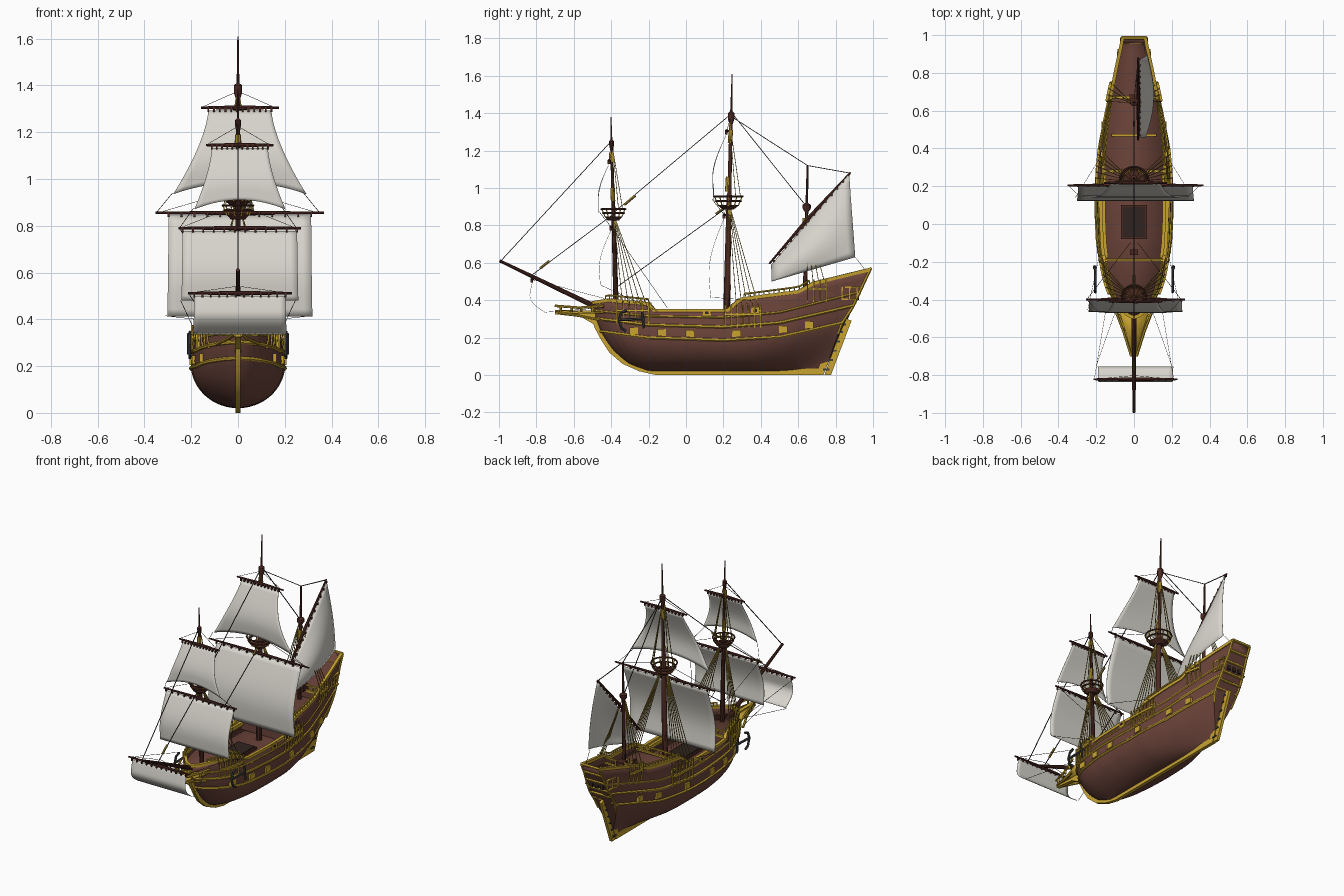
import bpy, bmesh, math
from mathutils import Vector as V

if "Cube" in bpy.data.objects:
    bpy.data.objects.remove(bpy.data.objects["Cube"])

def mat(name, *c):
    m = bpy.data.materials.new(name)
    m.diffuse_color = (*c, 1)
    m.use_nodes = True
    m.node_tree.nodes["Principled BSDF"].inputs["Base Color"].default_value = m.diffuse_color
    return m
BROWN = mat("hull brown", .15, .058, .043)
GOLD = mat("gold trim", .58, .37, .03)
SPAR = mat("dark spar", .075, .022, .016)
SAIL = mat("sail cloth", .68, .66, .6)
IRON = mat("iron", .05, .05, .055)
ROPE = mat("dark rope", .06, .045, .035)
SHROUD = mat("shroud rope", .3, .2, .03)
DARK = mat("dark opening", .03, .018, .015)

# ---- helpers
def lin(t, x):
    if x <= t[0][0]: return t[0][1]
    for (a, b), (c, d) in zip(t, t[1:]):
        if x <= c: return b + (d - b) * (x - a) / (c - a)
    return t[-1][1]

def smooth(t, x):  # slight averaging of the table rounds its corners
    e = .012
    return (lin(t, x - e) + 2 * lin(t, x) + lin(t, x + e)) / 4

def finish(name, bm, m, thick=0):
    bmesh.ops.remove_doubles(bm, verts=bm.verts, dist=1e-5)
    bmesh.ops.recalc_face_normals(bm, faces=bm.faces)
    me = bpy.data.meshes.new(name)
    bm.to_mesh(me); bm.free()
    o = bpy.data.objects.new(name, me)
    bpy.context.collection.objects.link(o)
    me.materials.append(m)
    bpy.ops.object.select_all(action='DESELECT')
    o.select_set(True)
    bpy.context.view_layer.objects.active = o
    bpy.ops.object.shade_smooth_by_angle(angle=math.radians(35))
    if thick:
        s = o.modifiers.new("thickness", 'SOLIDIFY')
        s.thickness = thick
    return o

def tube(bm, pts, r, n=6):
    pts = [V(p) for p in pts]
    rs = r if isinstance(r, list) else [r] * len(pts)
    d = pts[-1] - pts[0]
    up = V((0, 1, 0)) if abs(d.z) > .7 * d.length else V((0, 0, 1))
    rings = []
    for i, p in enumerate(pts):
        t = (pts[min(i + 1, len(pts) - 1)] - pts[max(i - 1, 0)]).normalized()
        a = t.cross(up).normalized(); b = a.cross(t)
        rings.append([bm.verts.new(p + rs[i] * (a * math.cos(k * math.tau / n + math.pi / 4) + b * math.sin(k * math.tau / n + math.pi / 4))) for k in range(n)])
    for A, B in zip(rings, rings[1:]):
        for k in range(n):
            bm.faces.new((A[k], A[(k + 1) % n], B[(k + 1) % n], B[k]))
    bm.faces.new(rings[0]); bm.faces.new(rings[-1])

def tubes(name, m, paths, r, n=6):
    bm = bmesh.new()
    for p in paths: tube(bm, p, r, n)
    return finish(name, bm, m)

def boxes(name, m, items):
    bm = bmesh.new()
    for c, s in items:
        for v in bmesh.ops.create_cube(bm, size=1)['verts']:
            v.co = V(c) + V((v.co.x * s[0], v.co.y * s[1], v.co.z * s[2]))
    return finish(name, bm, m)

def plate(name, m, outline, half):  # side outline (y, z) given a thickness in x
    bm = bmesh.new()
    f = bm.faces.new([bm.verts.new((-half, y, z)) for y, z in outline])
    ex = bmesh.ops.extrude_face_region(bm, geom=[f])['geom']
    for v in ex:
        if isinstance(v, bmesh.types.BMVert): v.co.x = half
    return finish(name, bm, m)

def grid(bm, rows):
    g = [[bm.verts.new(p) for p in r] for r in rows]
    for A, B in zip(g, g[1:]):
        for i in range(len(A) - 1):
            bm.faces.new((A[i], A[i + 1], B[i + 1], B[i]))
    return g

def both(paths):
    return [[(s * x, y, z) for x, y, z in p] for p in paths for s in (1, -1)]

# ---- hull shape
BOW = [(.02, -.2), (.06, -.31), (.13, -.39), (.2, -.44), (.26, -.47), (.32, -.49), (.42, -.5)]
STERN = [(0, .735), (.28, .835), (.36, .89), (.58, .992)]
BEAM = [(0, 0), (.01, .042), (.03, .075), (.06, .112), (.11, .147), (.18, .175), (.28, .195), (.42, .203), (.58, .197), (.7, .18), (.8, .155), (.9, .118), (1, .075)]
SHEER = [(-.5, .385), (-.41, .4), (-.2, .38), (-.17, .345), (.22, .345), (.29, .405), (.6, .445), (.68, .49), (1, .568)]
ZK = .02
def at(u, z): return smooth(BOW, z) * (1 - u) + lin(STERN, z) * u
def hw(y, z):
    b = smooth(BOW, z)
    u = min(max((y - b) / (lin(STERN, z) - b), 0), 1)
    k = max(0, (u - .55) / .45) ** 2
    zw = .21 + .11 * k
    t = min(max((z - ZK) / (zw - ZK), 0), 1)
    w = lin(BEAM, u) if u < .03 else (lin(BEAM, u - .015) + lin(BEAM, u + .015)) / 2
    w *= math.sqrt(max(0, 1 - (1 - t) ** 2)) ** (1 + 2.5 * k)
    return w * (1 - .16 * min(max(0, (z - zw) / .18), 1) ** 1.3)
def on_hull(u, zf, off=0):
    y = at(u, .35)
    for _ in range(5):
        z = zf(y); y = at(u, z)
    return (hw(y, z) + off, y, z)
def line(zf, u0=0, u1=1, off=0, n=60):
    return [on_hull(u0 + (u1 - u0) * (i / n) ** 1.4, zf, off) for i in range(n + 1)]
sheer = lambda y: lin(SHEER, y)

bm = bmesh.new()
rows = []
for i in range(111):
    u = (i / 110) ** 1.25
    top = on_hull(u, sheer)[2]
    half = []
    for j in range(17):
        z = ZK + (top - ZK) * (1 - math.cos(j / 16 * math.pi / 2)) if j < 16 else top
        y = at(u, z)
        half.append((hw(y, z), y, z))
    rows.append([(-x, y, z) for x, y, z in half[:0:-1]] + half)
g = grid(bm, rows)
bm.faces.new(g[-1])
finish("hull", bm, BROWN, .008)

# ---- decks, bulkheads, hatch
for name, y0, y1, z0, z1 in [("forecastle_deck", -.485, -.19, .345, .345), ("main_deck", -.2, .29, .285, .285),
                             ("quarter_deck", .28, .68, .365, .395), ("poop_deck", .67, .965, .435, .515)]:
    bm = bmesh.new(); rows = []
    for i in range(25):
        y = y0 + (y1 - y0) * i / 24; z = z0 + (z1 - z0) * i / 24
        w = max(hw(y, z) - .006, .001)
        rows.append([(-w, y, z), (w, y, z)])
    grid(bm, rows)
    finish(name, bm, BROWN, .006)
steps = [(-.19, .285, .345), (.28, .285, .365), (.67, .395, .435)]
boxes("bulkheads", BROWN, [((0, y, (a + b) / 2), (2 * hw(y, a) - .03, .012, b - a)) for y, a, b in steps])
boxes("deck_beams", GOLD, [((0, y, b + .004), (2 * hw(y, b) - .02, .014, .012)) for y, a, b in steps]
      + [((0, y, b + .04), (2 * hw(y, b) - .02, .01, .008)) for y, a, b in steps]
      + [((x * hw(y, b), y, b + .02), (.007, .007, .04)) for y, a, b in steps for x in (-.6, -.3, 0, .3, .6)]
      + [((0, .47, .383), (.24, .012, .012))])
boxes("hatch_coaming", SPAR, [((0, .01, .292), (.135, .18, .014))])
boxes("hatch_cover", DARK, [((0, .01, .297), (.115, .16, .016))])
boxes("deck_fittings", SPAR, [((0, .66, .46), (.05, .05, .04)), ((0, .53, .41), (.01, .03, .06)), ((0, -.15, .31), (.04, .03, .04))])

# ---- gold wales, rails and stern trim
waleA = lambda y: smooth([(-.5, .305), (-.2, .268), (.2, .257), (.5, .28), (.95, .385)], y)
waleB = lambda y: smooth([(-.5, .24), (-.2, .2), (.2, .187), (.5, .204), (.9, .295)], y)
waleC = lambda y: smooth([(-.5, .345), (-.2, .315), (.2, .308), (.5, .335), (.97, .455)], y)
tubes("wales", GOLD, both([line(waleA), line(waleB)]), .0085)
tubes("upper_wale", GOLD, both([line(waleC)]), .006)
tubes("top_rail", GOLD, both([line(sheer, off=-.004, n=110)]), .013, 4)
tubes("waist_inner_rail", GOLD, both([[(hw(y, .33) - .02, y, .33) for y in (-.18, -.1, 0, .1, .2, .27)]]), .016, 4)
rails, posts = [], []
for y0, y1, n in [(-.43, -.2, 12), (.31, .66, 14), (.69, .97, 12)]:
    P = []
    for i in range(n):
        y = y0 + (y1 - y0) * i / (n - 1); z = sheer(y); w = hw(y, z) - .004
        P.append((w, y, z + .026)); posts.append([(w, y, z), (w, y, z + .026)])
    if y1 < .9: rails.append(P)
    else: posts = posts[:-n]
tubes("fence_rails", GOLD, both(rails), .005)
tubes("fence_posts", GOLD, both(posts), .004, 4)
edge = [(hw(at(1, z), z), at(1, z), z) for z in [.22 + .345 * i / 14 for i in range(15)]]
tubes("transom_edges", GOLD, both([edge]), .008)
tubes("transom_bands", GOLD, [[(-w, at(1, z), z), (w, at(1, z), z)] for z in (.3, .345, .39, .45, .51, .568) for w in [hw(at(1, z), z)]], .009)
boxes("stern_windows", DARK, [((x, at(1, .42) + .001, .42), (.022, .01, .035)) for x in (-.038, 0, .038)])
boxes("quarter_gallery", GOLD, [((s * hw(y, z), y, z), (.018, .085, .008)) for s in (-1, 1) for y, z in ((.87, .405), (.885, .47))]
      + [((s * hw(y, .44), y, .437), (.014, .008, .065)) for s in (-1, 1) for y in (.835, .875, .915)])
ports = [(-.28, .236), (-.13, .228), (.02, .222), (.27, .222), (.52, .244), (.66, .268)]
high = [(.11, .333), (.37, .345)]
boxes("gun_port_frames", GOLD, [((s * hw(y, z), y, z), (.016, .046, .036)) for y, z in ports + high for s in (-1, 1)])
boxes("gun_port_openings", DARK, [((s * hw(y, z), y, z), (.02, .018, .014)) for y, z in high for s in (-1, 1)])

# ---- keel, rudder, beakhead
plate("keel_and_stem", GOLD, [(-.51, .36), (-.505, .3), (-.487, .25), (-.455, .19), (-.41, .12), (-.34, .06), (-.25, .02), (-.16, 0),
      (.735, 0), (.85, .3), (.8, .3), (.71, .035), (-.15, .035), (-.25, .06), (-.36, .14), (-.44, .25), (-.46, .36)], .011)
plate("rudder", GOLD, [(.74, 0), (.775, 0), (.885, .29), (.85, .305)], .009)
boxes("rudder_hinges", IRON, [((0, .74 + .36 * z, z), (.028, .035, .01)) for z in (.03, .08, .13, .18, .23, .27)])
plate("beak_knee", GOLD, [(-.7, .325), (-.7, .347), (-.45, .345), (-.45, .25), (-.49, .27), (-.56, .31)], .012)
bm = bmesh.new()
grid(bm, [[(-w, y, z), (w, y, z)] for w, y, z in ((.085, -.44, .338), (.045, -.57, .338), (.012, -.7, .345))])
finish("beak_platform", bm, GOLD, .01)
tubes("beak_rails", GOLD, both([[(.105, -.44, .37), (.055, -.57, .36), (.014, -.7, .37)], [(.09, -.46, .295), (.045, -.56, .315), (.014, -.69, .335)]]
      + [[(w, y, .338), (w, y, .364)] for w, y in ((.08, -.5), (.06, -.56), (.04, -.61), (.022, -.67))]), .007)

# ---- masts, bowsprit, crow's nests
def mast(name, y0, z0, y1, z1, prof):
    bm = bmesh.new()
    tube(bm, [(0, y0 + (y1 - y0) * (z - z0) / (z1 - z0), z) for z, r in prof], [r for z, r in prof], 10)
    finish(name, bm, SPAR)
mast("fore_mast", -.372, .3, -.402, 1.38, [(.3, .015), (.9, .011), (.91, .009), (1.2, .008), (1.23, .013), (1.25, .013), (1.26, .005), (1.38, .003)])
mast("main_mast", .215, .28, .247, 1.61, [(.28, .018), (.96, .014), (.97, .011), (1.34, .009), (1.37, .018), (1.4, .018), (1.41, .006), (1.61, .003)])
mast("mizzen_mast", .635, .39, .65, 1.12, [(.39, .012), (.87, .009), (.89, .022), (.91, .022), (.92, .007), (1.12, .005)])
tubes("bowsprit", SPAR, [[(0, -.4, .325), (0, -.997, .611)]], [.015, .008], 10)
tubes("mast_doublings", GOLD, [[(0, -.39, .93), (0, -.393, 1.0)], [(0, -.4, 1.14), (0, -.4, 1.19)], [(0, .22, .98), (0, .225, 1.06)],
      [(0, .235, 1.24), (0, .24, 1.31)], [(0, .635, .68), (0, .635, .84)]], .012, 8)
for name, y, z, r, h in [("main_nest", .226, .905, .078, .05), ("fore_nest", -.388, .845, .065, .042)]:
    ring = lambda R, zz: [(R * math.cos(a * math.tau / 20), y + R * math.sin(a * math.tau / 20), zz) for a in range(21)]
    bm = bmesh.new()
    bmesh.ops.create_cone(bm, cap_ends=True, segments=20, radius1=.03, radius2=r * .75, depth=.022)
    for v in bm.verts: v.co += V((0, y, z - .008))
    finish(name + "_floor", bm, SPAR)
    tubes(name + "_rails", SPAR, [ring(r, z + h), ring(r * .88, z + h * .5)], .005)
    tubes(name + "_ribs", GOLD, [[a, b] for a, b in zip(ring(r * .72, z), ring(r, z + h))][::2], .004, 4)

# ---- square sails with their yards
def square_sail(name, y, z, yard, w0, w1, zb, belly, back, arch=0, lift=.1):
    bm = bmesh.new(); rows = []
    z0 = z - .012
    for i in range(15):
        t = i / 14
        w = w0 + (w1 - w0) * t ** 1.5
        yy = y - belly * math.sin(min(t * 1.3, 1) * math.pi / 2) + back * max(0, t - .4) ** 2 / .36
        rows.append([(.008 + w * s, yy, z0 + (zb - z0) * t + arch * t * t * (1 - s * s)) for s in [k / 8 - 1 for k in range(17)]])
    grid(bm, rows)
    finish(name + "_sail", bm, SAIL, .002)
    tubes(name + "_yard", SPAR, [[(-yard + .008, y, z), (.008, y, z), (yard + .008, y, z)]], [.005, .01, .005], 8)
    boxes(name + "_ties", SPAR, [((.008 + w0 * (k / 5.5 - 1), y - .002, z - .009), (.007, .014, .018)) for k in range(12)])
    tubes(name + "_lifts", ROPE, both([[(yard * .95, y, z), (0, y + .02, z + lift)]]), .0013, 4)
square_sail("main_top", .218, 1.305, .167, .135, .285, .935, .08, .01, .05, .07)
square_sail("main_course", .205, .855, .36, .305, .31, .412, .088, .015)
square_sail("fore_top", -.41, 1.145, .144, .12, .195, .87, .06, .0, .04, .08)
square_sail("fore_course", -.4, .79, .262, .245, .25, .48, .068, .01)
square_sail("sprit", -.822, .512, .222, .195, .2, .335, .018, .085, 0, .03)

# ---- lateen sail on the mizzen
bm = bmesh.new()
A, B, C, D = V((.03, .455, .59)), V((.03, .872, 1.075)), V((.06, .905, .63)), V((.05, .458, .5))
grid(bm, [[tuple(A.lerp(B, s).lerp(D.lerp(C, s), t) + V((.06 * math.sin(math.pi * t * .8) * math.sin(math.pi * (s * .8 + .1)), 0, 0)))
           for s in [i / 12 for i in range(13)]] for t in [j / 12 for j in range(13)]])
finish("lateen_sail", bm, SAIL, .002)
tubes("lateen_yard", SPAR, [[(.022, .445, .595), (.022, .66, .845), (.022, .88, 1.083)]], [.005, .01, .005], 8)
boxes("lateen_ties", SPAR, [((.026, .47 + .4 * k / 13, .61 + .46 * k / 13), (.016, .01, .012)) for k in range(14)])

# ---- shrouds, channels and stays
sh, chains, chan = [], [], []
for ym, zt, y0, y1, n, zf in [(-.387, .86, -.37, -.2, 6, .345), (.226, .93, .21, .4, 7, .325), (.642, .87, .65, .75, 4, .46)]:
    P = []
    for i in range(n):
        y = y0 + (y1 - y0) * i / (n - 1); x = hw(y, zf) + .016
        P.append((x, y, zf))
        sh.append([(x, y, zf), (.012, ym, zt)])
        chains.append([(x, y, zf + .05), (x, y, zf), (hw(y, zf - .07) + .003, y, zf - .07)])
    chan.append(P)
for ym, zt, zb, r in [(-.39, 1.2, .89, .06), (.232, 1.36, .955, .07)]:
    sh += [[(r * math.cos(a), ym + r * math.sin(a), zb), (.006, ym, zt)] for a in (0, .5, 1)]
tubes("shrouds", SHROUD, both(sh), .0024, 4)
tubes("shroud_chains", GOLD, both(chains), .005, 4)
tubes("shroud_channels", GOLD, both(chan), .009, 4)
tubes("stays", ROPE, [[(0, .246, 1.4), (0, -.385, .87)], [(0, .224, .9), (0, -.37, .47)], [(0, -.4, 1.25), (0, -.99, .61)],
      [(0, -.388, .86), (0, -.83, .53)], [(0, .246, 1.4), (0, .645, .9)], [(0, .246, 1.38), (0, .65, 1.12)], [(0, .65, 1.12), (.022, .875, 1.08)]], .0028, 4)
tubes("running_lines", ROPE, both([[(.28, .14, .94), (.35, .205, .855)], [(.19, -.465, .875), (.25, -.4, .79)], [(.31, .14, .415), (.18, .35, .4)],
      [(.245, -.455, .48), (.18, -.15, .34)], [(.2, -.75, .336), (.09, -.44, .36)], [(.21, -.82, .51), (.14, -.4, .4)],
      [(.25, -.4, .79), (.02, -.1, .36)]]) + [[(.06, .905, .63), (.05, .96, .56)]], .0013, 4)
tubes("stay_blocks", SHROUD, [[(0, -.33, .91), (0, -.27, .96)], [(0, -.78, .57), (0, -.73, .61)], [(0, .16, .86), (0, .2, .89)]], .007)

# ---- anchors on both bows
ax = .205
tubes("anchors", IRON, both([[(ax, -.36, .295), (ax, -.22, .3)], [(ax, -.345, .335), (ax, -.36, .295), (ax, -.345, .25), (ax, -.32, .235)],
      [(ax, -.345, .335), (ax, -.315, .345)], [(ax + .005, -.235, .34), (ax + .005, -.225, .25)]]), .0075)
